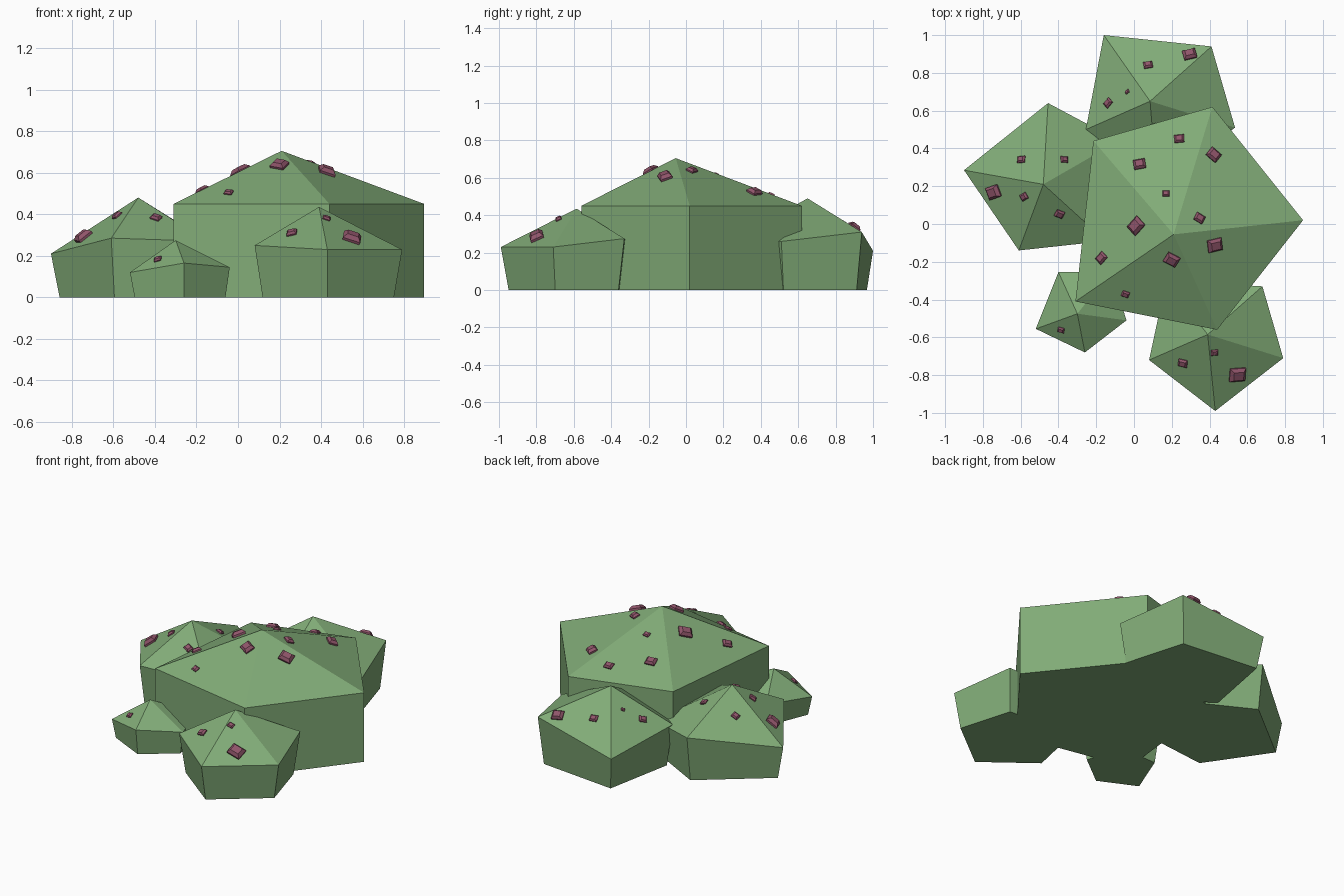
import bpy, bmesh
from math import radians
from mathutils import Matrix, Vector
from mathutils.bvhtree import BVHTree

cube = bpy.data.objects.get("Cube")
if cube:
    bpy.data.objects.remove(cube, do_unlink=True)


def make_material(name, colour):
    mat = bpy.data.materials.new(name)
    mat.use_nodes = True
    mat.diffuse_color = colour
    mat.node_tree.nodes["Principled BSDF"].inputs["Base Color"].default_value = colour
    return mat


GREEN = make_material("leaf green", (0.22, 0.41, 0.185, 1))
BERRY = make_material("berry maroon", (0.28, 0.09, 0.145, 1))
UP = Vector((0, 0, 1))


def finish(bm, name, mat):
    bmesh.ops.recalc_face_normals(bm, faces=bm.faces)
    mesh = bpy.data.meshes.new(name)
    bm.to_mesh(mesh)
    mesh.materials.append(mat)
    obj = bpy.data.objects.new(name, mesh)
    bpy.context.collection.objects.link(obj)


def make_bush(name, rim, apex, taper, berries):
    """Five-sided mound: tapered base, uneven rim, pointed cap, berries on the cap."""
    bm = bmesh.new()
    centre = sum((Vector(p) for p in rim), Vector()) / len(rim)
    centre.z = 0
    top = [bm.verts.new(p) for p in rim]
    base = [bm.verts.new(centre + (Vector((x, y, 0)) - centre) * taper) for x, y, z in rim]
    tip = bm.verts.new(apex)
    bm.faces.new(base)
    for i in range(len(rim)):
        j = (i + 1) % len(rim)
        bm.faces.new((base[i], base[j], top[j], top[i]))
        bm.faces.new((top[i], top[j], tip))
    bmesh.ops.recalc_face_normals(bm, faces=bm.faces)
    tree = BVHTree.FromBMesh(bm)
    finish(bm, name, GREEN)

    # Berries: low blocks with a chamfered top, lying on the sloping faces
    bm = bmesh.new()
    for x, y, size, yaw in berries:
        spot, normal, _, _ = tree.ray_cast(Vector((x, y, 2)), -UP)
        if spot is None:
            continue
        turn = UP.rotation_difference(normal).to_matrix().to_4x4()
        place = Matrix.Translation(spot) @ turn @ Matrix.Rotation(radians(yaw), 4, 'Z')
        rings = []
        for half, height in ((0.9, -0.3), (1.0, 0.3), (0.62, 0.75)):
            rings.append([bm.verts.new(place @ (Vector((a * half, b * half * 0.85, height)) * size))
                          for a, b in ((-1, -1), (1, -1), (1, 1), (-1, 1))])
        bm.faces.new(rings[0])
        bm.faces.new(rings[-1])
        for low, high in zip(rings, rings[1:]):
            for i in range(4):
                j = (i + 1) % 4
                bm.faces.new((low[i], low[j], high[j], high[i]))
    finish(bm, name + "_berries", BERRY)


# Large central bush
make_bush("main_bush",
          [(0.895, 0.02, 0.45), (0.415, 0.62, 0.45), (-0.215, 0.44, 0.45),
           (-0.31, -0.41, 0.45), (0.44, -0.56, 0.45)],
          (0.21, -0.055, 0.705), 1.0,
          [(0.24, 0.45, 0.026, 5), (0.03, 0.315, 0.032, 10), (0.42, 0.365, 0.034, -40),
           (0.17, 0.16, 0.019, 0), (0.345, 0.03, 0.027, -30), (0.015, -0.01, 0.041, 45),
           (-0.17, -0.18, 0.028, 45), (0.2, -0.185, 0.037, -30), (0.425, -0.11, 0.04, 10),
           (-0.045, -0.37, 0.02, -20)])

# Back bush
make_bush("back_bush",
          [(0.535, 0.51, 0.26), (0.41, 0.94, 0.31), (-0.16, 1.0, 0.21),
           (-0.255, 0.5, 0.27), (0.12, 0.22, 0.25)],
          (0.085, 0.65, 0.49), 0.91,
          [(0.075, 0.84, 0.024, 10), (0.295, 0.895, 0.035, 15),
           (-0.035, 0.7, 0.012, 30), (-0.135, 0.64, 0.023, 45)])

# Side bush
make_bush("side_bush",
          [(-0.08, 0.44, 0.23), (-0.455, 0.64, 0.29), (-0.9, 0.285, 0.21),
           (-0.61, -0.14, 0.285), (-0.15, -0.09, 0.27)],
          (-0.48, 0.21, 0.48), 0.91,
          [(-0.595, 0.34, 0.022, 0), (-0.37, 0.34, 0.02, 0), (-0.74, 0.17, 0.04, 20),
           (-0.58, 0.145, 0.022, 30), (-0.395, 0.055, 0.024, -25)])

# Front bush
make_bush("front_bush",
          [(0.79, -0.71, 0.23), (0.68, -0.33, 0.275), (0.17, -0.3, 0.25),
           (0.08, -0.72, 0.25), (0.43, -0.99, 0.23)],
          (0.39, -0.585, 0.435), 0.89,
          [(0.26, -0.735, 0.025, -10), (0.425, -0.68, 0.019, 0), (0.545, -0.795, 0.044, 0)])

# Small bush
make_bush("small_bush",
          [(-0.04, -0.51, 0.145), (-0.12, -0.25, 0.15), (-0.4, -0.255, 0.15),
           (-0.52, -0.555, 0.12), (-0.26, -0.68, 0.165)],
          (-0.3, -0.475, 0.275), 0.91,
          [(-0.385, -0.56, 0.018, -10)])
